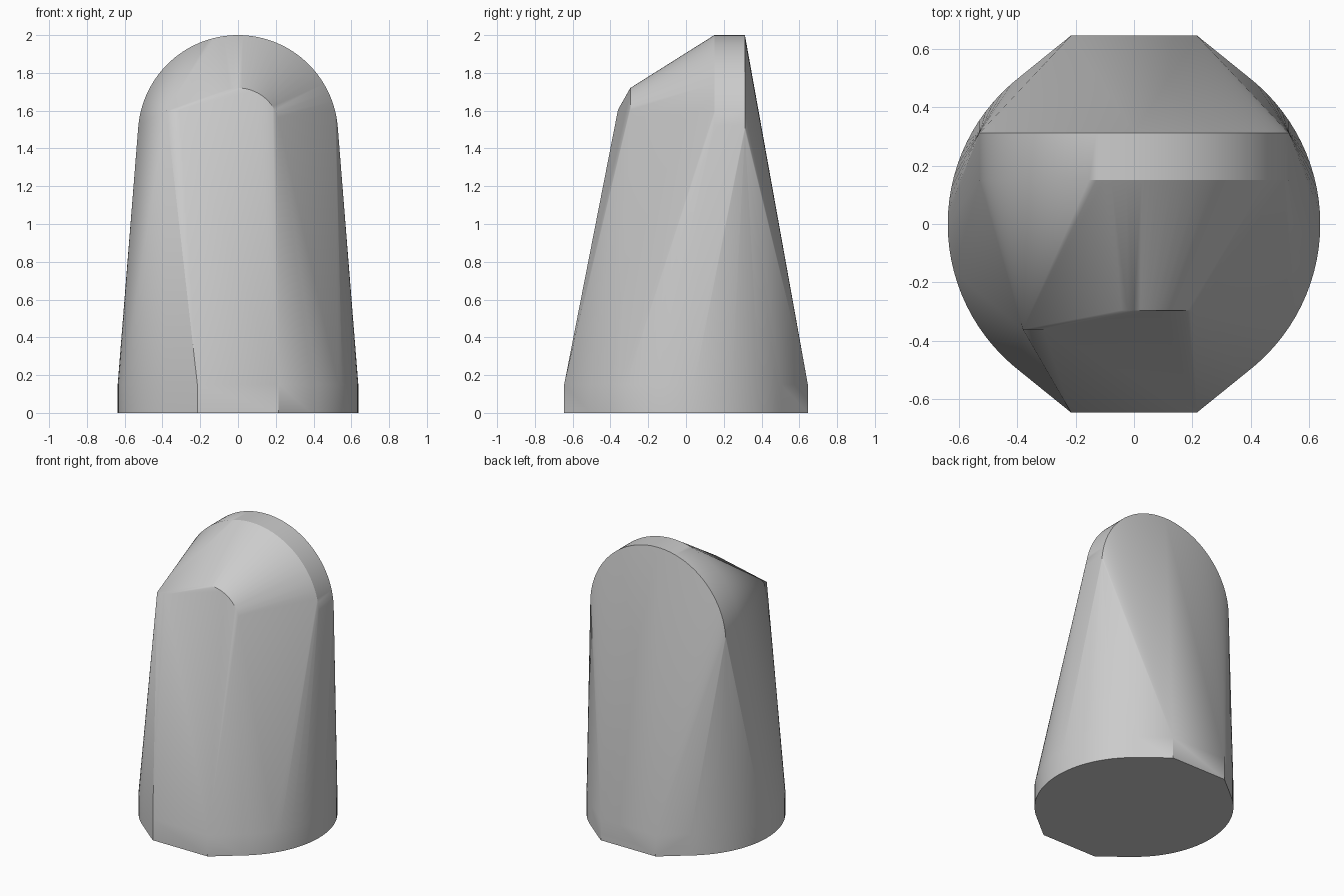
import bpy, bmesh
from math import sin, cos, pi, radians

cube = bpy.data.objects.get("Cube")
if cube:
    bpy.data.objects.remove(cube, do_unlink=True)

# Plain grey material
grey = bpy.data.materials.new("plain grey")
grey.use_nodes = True
colour = (0.6, 0.6, 0.6, 1)
grey.diffuse_color = colour
grey.node_tree.nodes["Principled BSDF"].inputs["Base Color"].default_value = colour


def arch(radius, centre_z, y, steps):
    """Half circle standing in the xz plane."""
    return [(radius * cos(pi * i / steps), y, centre_z + radius * sin(pi * i / steps))
            for i in range(steps + 1)]


points = []
# Round foot with flat front and back edges
for z in (0, 0.15):
    points += [(0.637 * cos(2 * pi * i / 96), 0.637 * sin(2 * pi * i / 96), z)
               for i in range(96)]
    points += [(sx * 0.215, sy * 0.645, z) for sx in (-1, 1) for sy in (-1, 1)]
# Large arch at the back of the top
for y in (0.15, 0.312):
    points += arch(0.53, 1.47, y, 64)
# Small arch at the front, with a protruding corner on the right
points += arch(0.22, 1.5, -0.295, 32)
points += [(-0.38, -0.36, 1.6), (-0.31, -0.36, 1.605)]

# Wrap all the profiles in one tight skin
bm = bmesh.new()
for p in points:
    bm.verts.new(p)
hull = bmesh.ops.convex_hull(bm, input=bm.verts[:])
loose = {g for g in hull["geom_interior"] + hull["geom_unused"]
         if isinstance(g, bmesh.types.BMVert)}
bmesh.ops.delete(bm, geom=list(loose), context="VERTS")
bmesh.ops.dissolve_limit(bm, angle_limit=radians(0.2), verts=bm.verts[:], edges=bm.edges[:])
bmesh.ops.recalc_face_normals(bm, faces=bm.faces[:])

mesh = bpy.data.meshes.new("body")
bm.to_mesh(mesh)
bm.free()
mesh.materials.append(grey)
body = bpy.data.objects.new("body", mesh)
bpy.context.collection.objects.link(body)

# Smooth the curved skin, keep the rims sharp
for o in bpy.context.selected_objects:
    o.select_set(False)
body.select_set(True)
bpy.context.view_layer.objects.active = body
bpy.ops.object.shade_smooth_by_angle(angle=radians(30))
